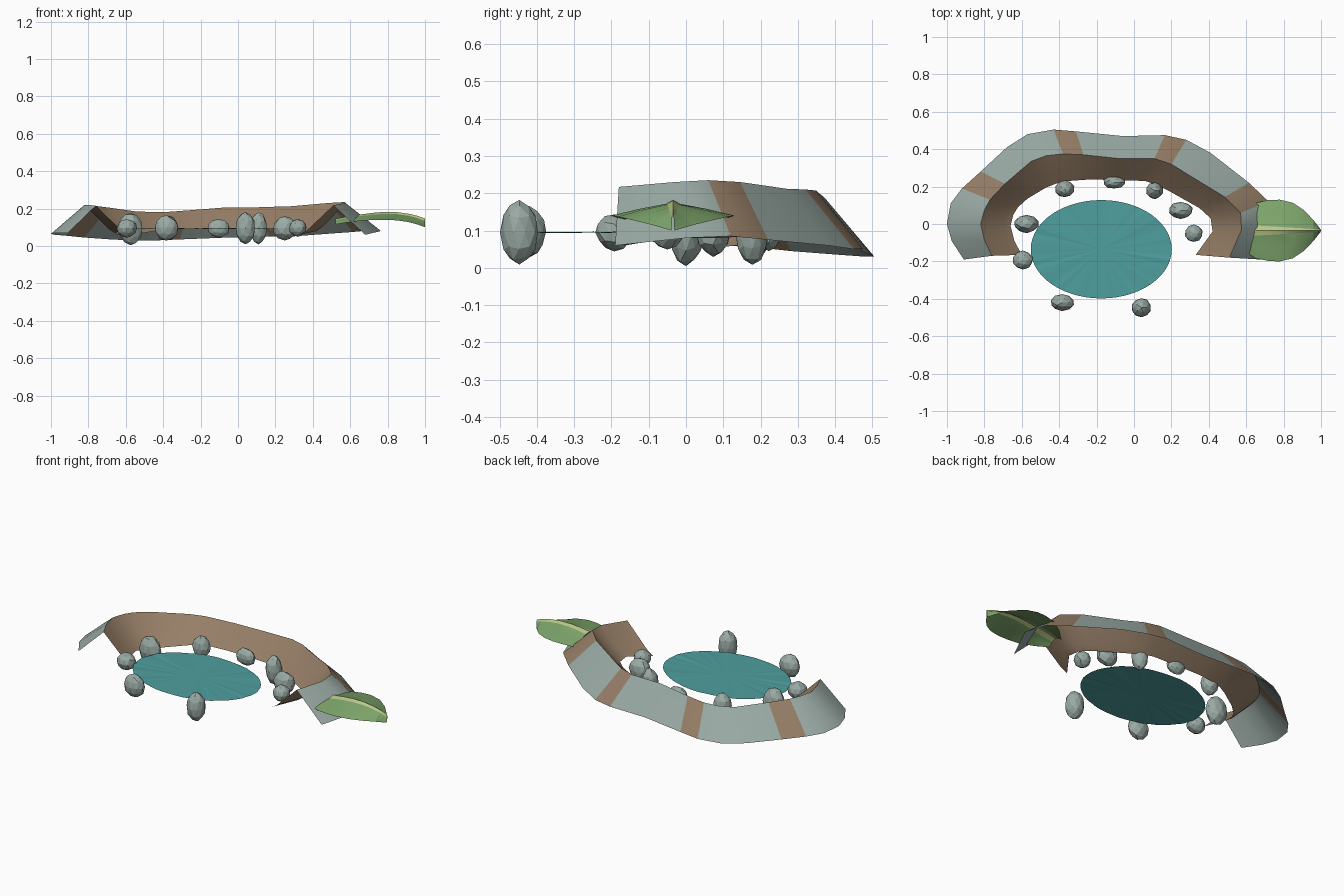
import bpy, bmesh, math, random
from mathutils import Vector

if "Cube" in bpy.data.objects:
    bpy.data.objects.remove(bpy.data.objects["Cube"])

random.seed(4)


def material(name, rgb):
    m = bpy.data.materials.new(name)
    m.diffuse_color = (*rgb, 1)
    m.use_nodes = True
    m.node_tree.nodes["Principled BSDF"].inputs["Base Color"].default_value = m.diffuse_color
    return m


STONE = material("grey stone", (0.325, 0.405, 0.375))
EARTH = material("brown earth", (0.305, 0.21, 0.135))
WATER = material("teal water", (0.078, 0.345, 0.345))
LEAF = material("leaf green", (0.21, 0.385, 0.15))
RIB = material("pale leaf rib", (0.48, 0.58, 0.24))


def finish(bm, name, mats, smooth=None):
    mesh = bpy.data.meshes.new(name)
    bm.to_mesh(mesh)
    bm.free()
    for m in mats:
        mesh.materials.append(m)
    ob = bpy.data.objects.new(name, mesh)
    bpy.context.collection.objects.link(ob)
    if smooth:
        bpy.ops.object.select_all(action='DESELECT')
        ob.select_set(True)
        bpy.context.view_layer.objects.active = ob
        bpy.ops.object.shade_smooth_by_angle(angle=math.radians(smooth))
    return ob


def face_up(bm):
    bm.normal_update()
    if sum(f.normal.z for f in bm.faces) < 0:
        bmesh.ops.reverse_faces(bm, faces=bm.faces[:])


# Curved bank: an open sheet lofted through stations of foot, crest and inner lip
FOOT = [(-.91, -.19, .07), (-.975, -.09, .07), (-1, 0, .065), (-.98, .11, .06),
        (-.92, .19, .055), (-.82, .28, .045), (-.68, .41, .035), (-.57, .48, .03),
        (-.43, .505, .03), (-.31, .495, .035), (-.06, .47, .045), (.165, .475, .05),
        (.28, .45, .05), (.41, .38, .06), (.615, .22, .075), (.72, .12, .085),
        (.765, 0, .08), (.68, -.19, .06)]
CREST = [(-.76, -.17, .215), (-.80, -.085, .22), (-.82, 0, .22), (-.80, .075, .218),
         (-.77, .13, .215), (-.69, .215, .205), (-.55, .335, .185), (-.47, .365, .182),
         (-.38, .375, .182), (-.27, .37, .19), (-.08, .35, .205), (.11, .35, .207),
         (.20, .32, .21), (.28, .27, .212), (.485, .145, .23), (.57, .06, .235),
         (.575, -.03, .23), (.51, -.18, .217)]
LIP = [(-.60, -.165, .07), (-.64, -.09, .075), (-.66, -.01, .07), (-.645, .05, .06),
       (-.62, .09, .055), (-.57, .135, .06), (-.47, .195, .075), (-.42, .215, .085),
       (-.35, .23, .09), (-.24, .238, .09), (-.08, .235, .09), (.06, .23, .09),
       (.12, .21, .09), (.19, .175, .085), (.35, .085, .08), (.41, .03, .08),
       (.42, -.04, .08), (.33, -.165, .06)]
BANDS = (4, 8, 11, 14)

bm = bmesh.new()
rows = []
for f, c, l in zip(FOOT, CREST, LIP):
    mid = Vector(c).lerp(Vector(l), .78)
    mid.z = l[2] + .024
    rows.append([bm.verts.new(p) for p in (f, c, mid, l)])
for i in range(len(rows) - 1):
    for j in range(3):
        face = bm.faces.new((rows[i][j], rows[i][j + 1], rows[i + 1][j + 1], rows[i + 1][j]))
        face.material_index = int(j > 0 or i in BANDS)
face_up(bm)
finish(bm, "curved_bank", [STONE, EARTH], 30)

# Pond: thin elliptical fan with faint radial ripples
bm = bmesh.new()
N = 56
centre = bm.verts.new((-.175, -.135, .096))
rim = [bm.verts.new((-.175 + .377 * math.cos(a), -.135 + .263 * math.sin(a),
                     .095 + random.uniform(-.002, .002)))
       for a in (2 * math.pi * i / N for i in range(N))]
for i in range(N):
    bm.faces.new((centre, rim[i], rim[(i + 1) % N]))
finish(bm, "pond_surface", [WATER])

# Stones around the pond: x, y, half width, half depth, z low, z high
STONES = [(-.37, .187, .052, .046, .03, .165), (-.105, .222, .061, .034, .045, .145),
          (.11, .178, .046, .046, .01, .18), (.25, .073, .066, .046, .03, .16),
          (.32, -.05, .048, .047, .05, .145), (-.575, 0, .066, .048, .004, .18),
          (-.595, -.192, .056, .05, .045, .145), (-.383, -.42, .066, .045, .03, .165),
          (.04, -.447, .053, .052, .01, .18)]
for n, (x, y, w, d, lo, hi) in enumerate(STONES):
    bm = bmesh.new()
    bmesh.ops.create_icosphere(bm, subdivisions=2, radius=1)
    for v in bm.verts:
        v.co *= random.uniform(.93, 1.03)
        v.co = Vector((x + v.co.x * w, y + v.co.y * d,
                       max(0, (lo + hi) / 2 + v.co.z * (hi - lo) / 2)))
    finish(bm, f"stone_{n + 1}", [STONE])

# Leaf: folded open sheet; stations of x, half width, edge height, rib height
SPANS = [(.52, .05, .115, .145), (.58, .105, .125, .157), (.65, .148, .134, .168),
         (.72, .163, .139, .177), (.78, .165, .14, .182), (.85, .148, .137, .181),
         (.91, .108, .128, .173), (.96, .055, .115, .161), (1.0, .004, .10, .147)]
CY = -.035
bm = bmesh.new()
rows = []
for x, w, e, top in SPANS:
    r = min(.024 * (1.04 - x) / .4 + .004, w * .5)     # rib narrows to the tip
    mid = (w + r) / 2
    h = top - e
    half = [(w, e), (mid, e + .42 * h), (r, e + .75 * h)]
    pts = half + [(0, top)] + [(-a, b) for a, b in reversed(half)]
    rows.append([bm.verts.new((x, CY + a, b)) for a, b in pts])
for a, b in zip(rows, rows[1:]):
    for j in range(6):
        face = bm.faces.new((a[j], a[j + 1], b[j + 1], b[j]))
        face.material_index = int(j in (2, 3))
face_up(bm)
finish(bm, "leaf", [LEAF, RIB], 20)
